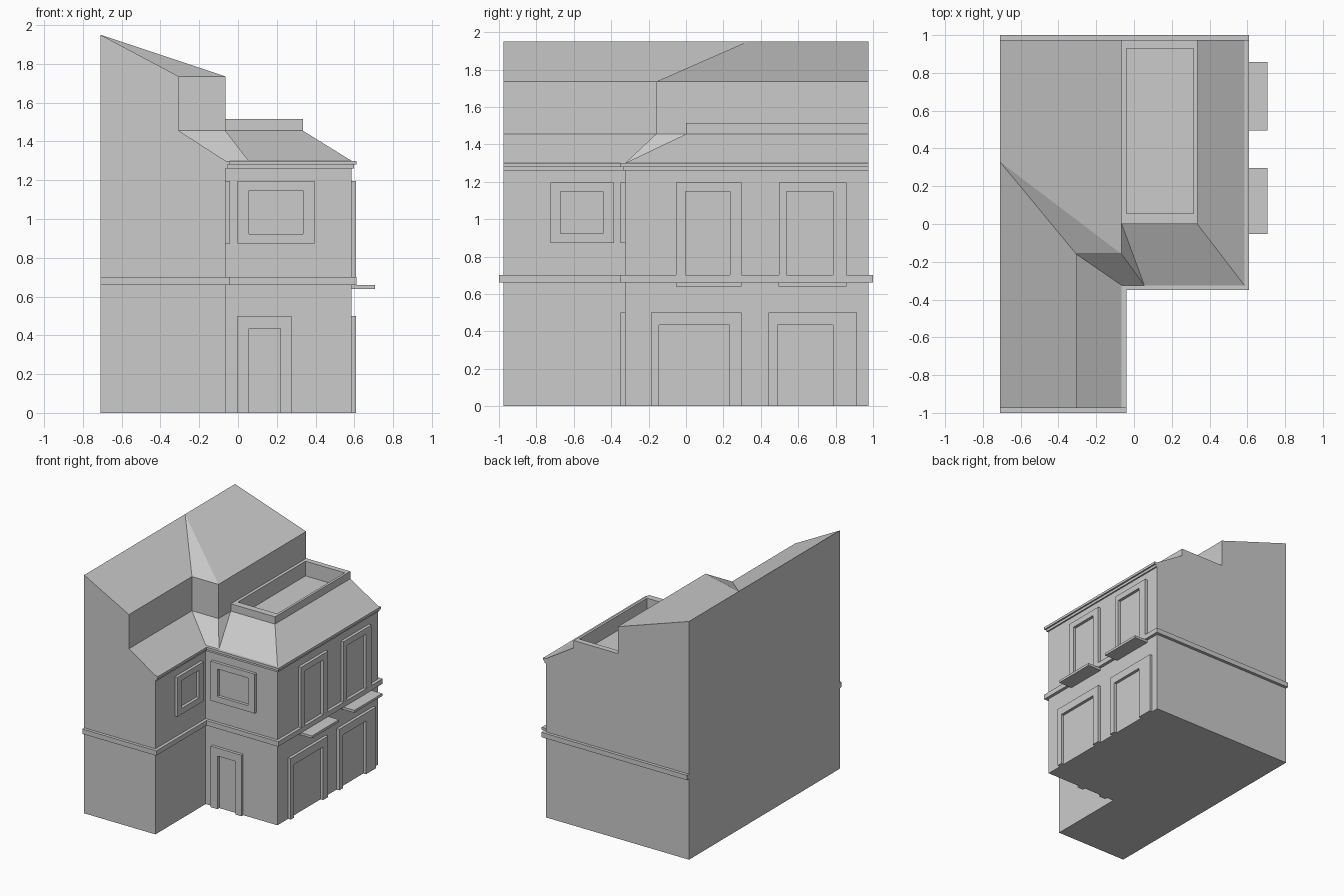
import bpy, bmesh
from mathutils import Vector

if "Cube" in bpy.data.objects:
    bpy.data.objects.remove(bpy.data.objects["Cube"])


def finish(name, bm):
    bmesh.ops.recalc_face_normals(bm, faces=bm.faces[:])
    me = bpy.data.meshes.new(name)
    bm.to_mesh(me)
    bm.free()
    ob = bpy.data.objects.new(name, me)
    bpy.context.collection.objects.link(ob)
    return ob


def solid(name, faces, push):
    """Flat faces (lists of points) thickened along the vector push."""
    bm = bmesh.new()
    for f in faces:
        bm.faces.new([bm.verts.new(p) for p in f])
    bmesh.ops.remove_doubles(bm, verts=bm.verts[:], dist=1e-5)
    ext = bmesh.ops.extrude_face_region(bm, geom=bm.faces[:], use_keep_orig=True)
    moved = [g for g in ext["geom"] if isinstance(g, bmesh.types.BMVert)]
    bmesh.ops.translate(bm, verts=moved, vec=Vector(push))
    return finish(name, bm)


# Main dimensions: left wall, wing wall, block wall, upper wall, deck edge
XL, XW, XB, XU, XD = -0.71, -0.065, 0.585, -0.305, 0.335
YF, YI, YB, YU = -0.975, -0.325, 0.975, -0.16
EAVE, MID, PAR, UP, TOP = 1.30, 1.455, 1.515, 1.735, 1.95

# Building shell: named corners, then walls and roof planes between them
P = {
    "a0": (XL, YF, 0), "b0": (XW, YF, 0), "c0": (XW, YI, 0),
    "d0": (XB, YI, 0), "e0": (XB, YB, 0), "f0": (XL, YB, 0),
    "b1": (XW, YF, EAVE), "c1": (XW, YI, EAVE), "k1": (0.055, YI, EAVE),
    "d1": (XB, YI, EAVE), "e1": (XB, YB, EAVE),
    "g2": (XU, YF, MID), "h2": (XU, YU, MID), "i2": (XW, YU, MID),
    "j2": (XW, 0, MID), "l2": (XD, 0, MID), "m2": (XD, YB, MID),
    "j3": (XW, 0, PAR), "l3": (XD, 0, PAR), "m3": (XD, YB, PAR), "n3": (XW, YB, PAR),
    "g4": (XU, YF, UP), "h4": (XU, YU, UP), "i4": (XW, YU, UP), "n4": (XW, YB, UP),
    "a5": (XL, YF, TOP), "v5": (XL, 0.33, TOP), "f5": (XL, YB, TOP),
}
FACES = [
    "a0 b0 c0 d0 e0 f0", "a0 f0 f5 v5 a5", "a0 b0 b1 g2 g4 a5",
    "b0 c0 c1 b1", "c0 d0 d1 k1 c1", "d0 e0 e1 d1",
    "e0 f0 f5 n4 n3 m3 m2 e1",
    "b1 c1 h2 g2", "c1 k1 i2 h2", "k1 j2 i2", "k1 d1 l2 j2", "d1 e1 m2 l2",
    "g2 h2 h4 g4", "h2 i2 i4 h4", "i2 j2 j3 n3 n4 i4",
    "j2 l2 l3 j3", "l2 m2 m3 l3",
    "g4 h4 v5 a5", "h4 i4 v5", "i4 n4 f5 v5",
]
bm = bmesh.new()
V = {k: bm.verts.new(p) for k, p in P.items()}
for f in FACES:
    bm.faces.new([V[k] for k in f.split()])

# Sunken deck behind the parapet
deck = bm.faces.new([V[k] for k in ("j3", "l3", "m3", "n3")])
bmesh.ops.inset_individual(bm, faces=[deck], thickness=0.03)
for v in deck.verts:
    v.co.x = -0.04 if v.co.x < 0.1 else 0.315
    v.co.y = 0.055 if v.co.y < 0.5 else 0.93
floor = bmesh.ops.extrude_discrete_faces(bm, faces=[deck])["faces"][0]
bmesh.ops.translate(bm, verts=floor.verts[:], vec=(0, 0, -0.12))
finish("building_shell", bm)


# Mouldings that follow the walls
def wall_path(o, ends, z):
    pts = [(XW + o, YF - ends), (XW + o, YI - o), (XB + o, YI - o), (XB + o, YB + ends)]
    if ends or z < 1:
        pts = [(XL, YF - ends)] + pts + [(XL, YB + ends)]
    return [Vector((x, y, z)) for x, y in pts]


def moulding(name, o, ends, z0, z1):
    outer, inner = wall_path(o, ends, z0), wall_path(0, 0, z0)
    quads = [(outer[i], outer[i + 1], inner[i + 1], inner[i]) for i in range(len(outer) - 1)]
    solid(name, quads, (0, 0, z1 - z0))


moulding("floor_band", 0.025, 0.025, 0.66, 0.70)
moulding("cornice_lower", 0.012, 0, 1.26, 1.28)
moulding("cornice_upper", 0.025, 0, 1.28, EAVE)


# Window and door surrounds; open_bottom leaves out the sill piece
def surround(name, side, at, outer, inner, open_bottom, depth=0.024):
    def corners(u0, u1, z0, z1):
        uz = [(u0, z0), (u0, z1), (u1, z1), (u1, z0)]
        return [(at, u, z) if side == "x" else (u, at, z) for u, z in uz]
    a, b = corners(*outer), corners(*inner)
    quads = [(a[i], a[(i + 1) % 4], b[(i + 1) % 4], b[i]) for i in range(3 if open_bottom else 4)]
    solid(name, quads, (depth, 0, 0) if side == "x" else (0, -depth, 0))


surround("shop_opening_1", "x", XB, (-0.188, 0.297, 0, 0.5), (-0.145, 0.232, 0, 0.435), True)
surround("shop_opening_2", "x", XB, (0.44, 0.915, 0, 0.5), (0.488, 0.785, 0, 0.435), True)
surround("tall_window_1", "x", XB, (-0.053, 0.297, 0.7, 1.195), (-0.002, 0.234, 0.7, 1.147), True)
surround("tall_window_2", "x", XB, (0.497, 0.857, 0.7, 1.195), (0.537, 0.785, 0.7, 1.147), True)
surround("front_door", "y", YI, (-0.003, 0.275, 0, 0.5), (0.058, 0.22, 0, 0.435), True)
surround("front_window", "y", YI, (-0.003, 0.395, 0.873, 1.195), (0.058, 0.335, 0.922, 1.147), False)
surround("wing_window", "x", XW, (-0.724, -0.385, 0.873, 1.195), (-0.67, -0.445, 0.922, 1.147), False)

# Balcony ledges under the tall windows
for i, (y0, y1) in enumerate([(-0.053, 0.297), (0.495, 0.857)], 1):
    solid(f"balcony_ledge_{i}",
          [[(XB, y0, 0.64), (0.707, y0, 0.64), (0.707, y1, 0.64), (XB, y1, 0.64)]], (0, 0, 0.02))
